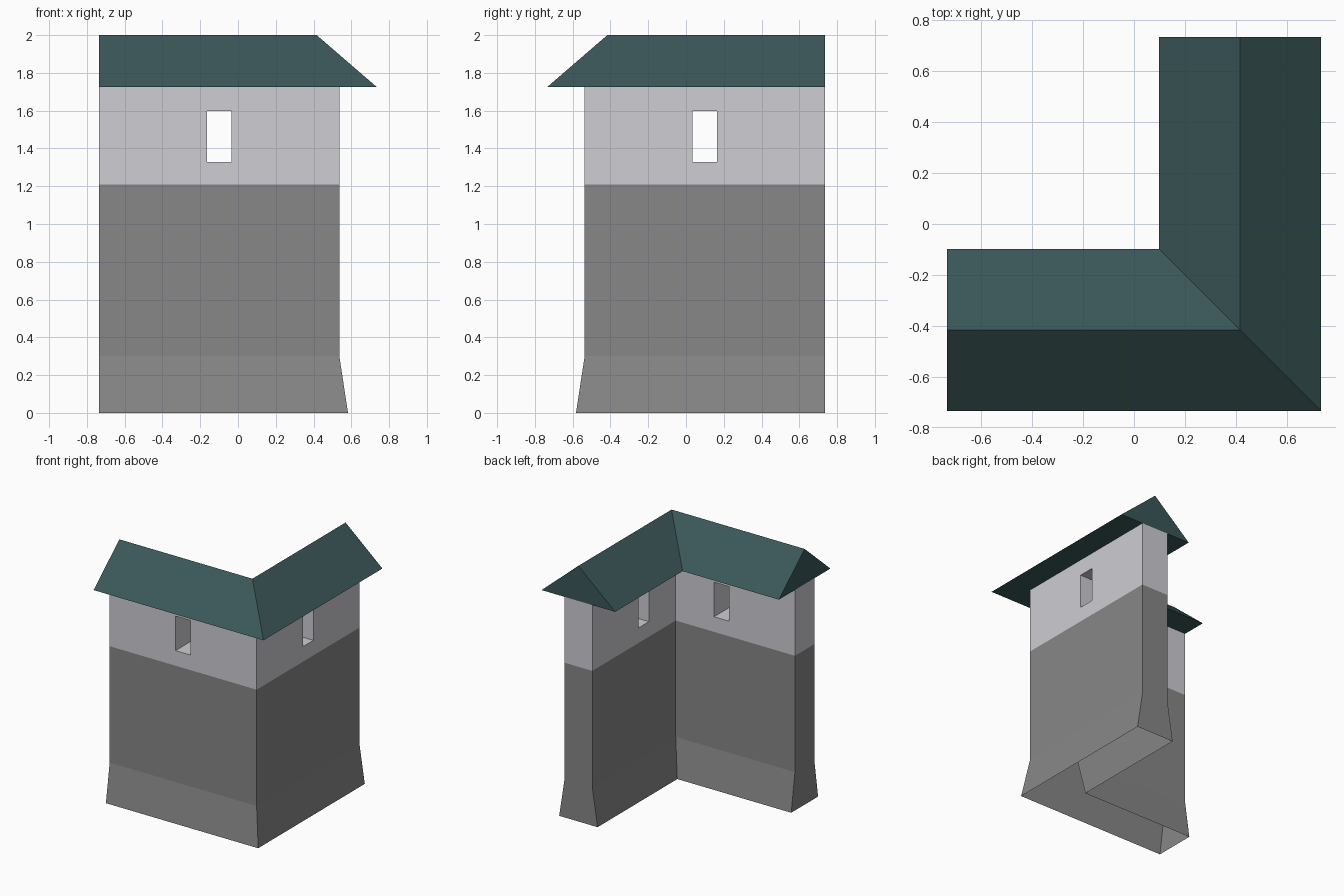
import bpy, bmesh
from mathutils import Vector

if "Cube" in bpy.data.objects:
    bpy.data.objects.remove(bpy.data.objects["Cube"], do_unlink=True)

END = 0.735      # where both arms stop
MID = 0.4165     # distance of the wall's centre line from the axes
STONE_TOP, EAVES, RIDGE = 1.21, 1.725, 2.0


def material(name, rgb):
    mat = bpy.data.materials.new(name)
    mat.use_nodes = True
    mat.diffuse_color = (*rgb, 1)
    mat.node_tree.nodes["Principled BSDF"].inputs["Base Color"].default_value = (*rgb, 1)
    return mat


stone = material("grey stone", (0.245, 0.245, 0.245))
plaster = material("pale plaster", (0.62, 0.61, 0.65))
tiles = material("teal roof", (0.043, 0.095, 0.098))


def corner_sweep(name, profile, mats):
    """Sweep a closed (offset, height) profile along the mitred L path."""
    bm = bmesh.new()
    rings = []
    for station in range(3):
        ring = []
        for off, z in profile:
            r = MID + off
            x = -END if station == 0 else r
            y = END if station == 2 else -r
            ring.append(bm.verts.new((x, y, z)))
        rings.append(ring)
    n = len(profile)
    for a, b in zip(rings, rings[1:]):
        for i in range(n):
            j = (i + 1) % n
            bm.faces.new((a[i], a[j], b[j], b[i]))
    bm.faces.new(rings[0])
    bm.faces.new(rings[-1])
    bmesh.ops.recalc_face_normals(bm, faces=bm.faces[:])
    mesh = bpy.data.meshes.new(name)
    bm.to_mesh(mesh)
    bm.free()
    obj = bpy.data.objects.new(name, mesh)
    bpy.context.collection.objects.link(obj)
    for m in mats:
        mesh.materials.append(m)
    return obj


def cut_box(target, centre, size):
    bpy.ops.mesh.primitive_cube_add(size=1, location=centre)
    cutter = bpy.context.object
    cutter.scale = size
    cutter.hide_render = True
    mod = target.modifiers.new("window", 'BOOLEAN')
    mod.operation, mod.solver, mod.object = 'DIFFERENCE', 'EXACT', cutter
    bpy.ops.object.select_all(action='DESELECT')
    bpy.context.view_layer.objects.active = target
    target.select_set(True)
    bpy.ops.object.modifier_apply(modifier=mod.name)
    bpy.data.objects.remove(cutter, do_unlink=True)


# Wall with a flared foot
outer = [(0.166, 0), (0.12, 0.3), (0.12, STONE_TOP), (0.12, EAVES)]
wall = corner_sweep("corner_wall", outer + [(-o, z) for o, z in reversed(outer)],
                    [stone, plaster])

# One window through each arm
cut_box(wall, (-0.1, -MID, 1.463), (0.13, 0.6, 0.27))
cut_box(wall, (MID, 0.1, 1.463), (0.6, 0.13, 0.27))

# Split the end walls at the plaster line, open the underside, colour by height
bm = bmesh.new()
bm.from_mesh(wall.data)
bmesh.ops.bisect_plane(bm, geom=bm.verts[:] + bm.edges[:] + bm.faces[:], dist=1e-4,
                       plane_co=Vector((0, 0, STONE_TOP)), plane_no=Vector((0, 0, 1)))
underside = [f for f in bm.faces if all(v.co.z < 0.01 for v in f.verts)]
bmesh.ops.delete(bm, geom=underside, context='FACES')
for f in bm.faces:
    f.material_index = int(f.calc_center_median().z > STONE_TOP)
bm.to_mesh(wall.data)
bm.free()

# Mitred gable roof
corner_sweep("roof", [(0.3185, EAVES), (0, RIDGE), (-0.3185, EAVES)], [tiles])
